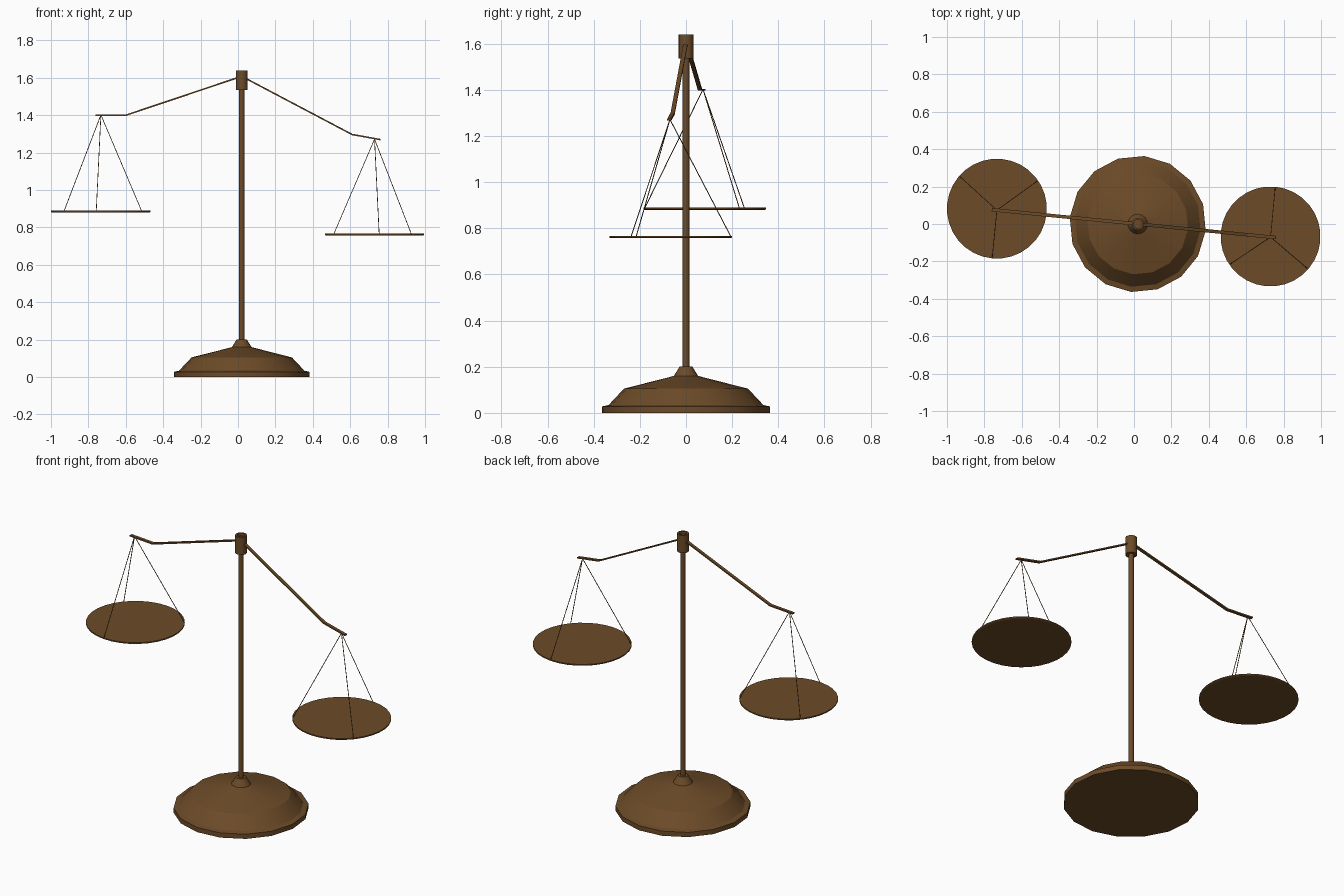
import bpy, bmesh, math
from mathutils import Vector

if "Cube" in bpy.data.objects:
    bpy.data.objects.remove(bpy.data.objects["Cube"], do_unlink=True)

bronze = bpy.data.materials.new("aged bronze")
colour = (0.15, 0.07, 0.021, 1)
bronze.diffuse_color = colour
bronze.use_nodes = True
bronze.node_tree.nodes["Principled BSDF"].inputs["Base Color"].default_value = colour

POST = Vector((0.02, 0, 0))
TURN = math.radians(-5.6)      # the whole balance is turned slightly about its post


def finish(name, bm, smooth=None):
    bmesh.ops.recalc_face_normals(bm, faces=bm.faces)
    mesh = bpy.data.meshes.new(name)
    bm.to_mesh(mesh)
    bm.free()
    mesh.materials.append(bronze)
    obj = bpy.data.objects.new(name, mesh)
    bpy.context.collection.objects.link(obj)
    if smooth:
        bpy.ops.object.select_all(action="DESELECT")
        obj.select_set(True)
        bpy.context.view_layer.objects.active = obj
        bpy.ops.object.shade_smooth_by_angle(angle=math.radians(smooth))
    return obj


def lathe(name, profile, sides, centre, smooth=30):
    """Closed turned part from (radius, height) points, bottom to top."""
    bm = bmesh.new()
    rings = []
    for r, z in profile:
        angles = [TURN + math.tau * i / sides for i in range(sides)]
        rings.append([bm.verts.new((centre.x + r * math.cos(a),
                                    centre.y + r * math.sin(a), z)) for a in angles])
    for low, high in zip(rings, rings[1:]):
        for i in range(sides):
            j = (i + 1) % sides
            bm.faces.new((low[i], low[j], high[j], high[i]))
    bm.faces.new(rings[0][::-1])
    bm.faces.new(rings[-1])
    return finish(name, bm, smooth)


def bar(name, path, width, height):
    """Flat bar swept along a path, with its section kept upright."""
    bm = bmesh.new()
    side = Vector((-math.sin(TURN), math.cos(TURN), 0)) * width / 2
    up = Vector((0, 0, height / 2))
    rings = [[bm.verts.new(p + s) for s in (side + up, side - up, -side - up, up - side)]
             for p in path]
    for a, b in zip(rings, rings[1:]):
        for i in range(4):
            j = (i + 1) % 4
            bm.faces.new((a[i], a[j], b[j], b[i]))
    bm.faces.new(rings[0])
    bm.faces.new(rings[-1][::-1])
    return finish(name, bm)


def cord(name, start, end, radius=0.002):
    bm = bmesh.new()
    line = end - start
    bmesh.ops.create_cone(bm, cap_ends=True, segments=6, radius1=radius,
                          radius2=radius, depth=line.length)
    obj = finish(name, bm, 70)
    obj.location = (start + end) / 2
    obj.rotation_euler = line.to_track_quat("Z", "Y").to_euler()


def on_arm(x, z):
    """Point on the turned beam line at a given x."""
    return Vector((x, (x - POST.x) * math.tan(TURN), z))


# Foot, post and cap
lathe("base", [(0.365, 0), (0.365, 0.028), (0.337, 0.034), (0.27, 0.105),
               (0.053, 0.16), (0.028, 0.2)], 16, POST)
lathe("post", [(0.0145, 0.19), (0.0145, 1.62)], 16, POST)
lathe("cap", [(0.032, 1.535), (0.032, 1.64), (0.022, 1.64), (0.022, 1.625)], 16, POST)

# Beam arms, pans and hanging cords
cord_feet = [(-0.198, 0.172), (0.219, 0.15), (-0.025, -0.262)]
sides = [("right", -1, -0.60, 1.40, -0.76, 1.40, -0.733, 0.885),
         ("left", 1, 0.61, 1.297, 0.76, 1.27, 0.73, 0.762)]
for label, sign, bend_x, bend_z, tip_x, tip_z, hang_x, pan_z in sides:
    bar(label + "_arm", [on_arm(POST.x, 1.608), on_arm(bend_x, bend_z),
                         on_arm(tip_x, tip_z)], 0.018, 0.008)
    hook = on_arm(hang_x, tip_z + 0.002)
    centre = Vector((hang_x, hook.y + (0.008 if sign < 0 else 0.003), 0))
    lathe(label + "_pan", [(0.262, pan_z - 0.005), (0.267, pan_z - 0.002),
                           (0.267, pan_z + 0.005)], 32, centre)
    for n, (dx, dy) in enumerate(cord_feet):
        foot = centre + Vector((-sign * dx, -sign * dy, pan_z))
        cord(f"{label}_cord_{n + 1}", hook, foot)
